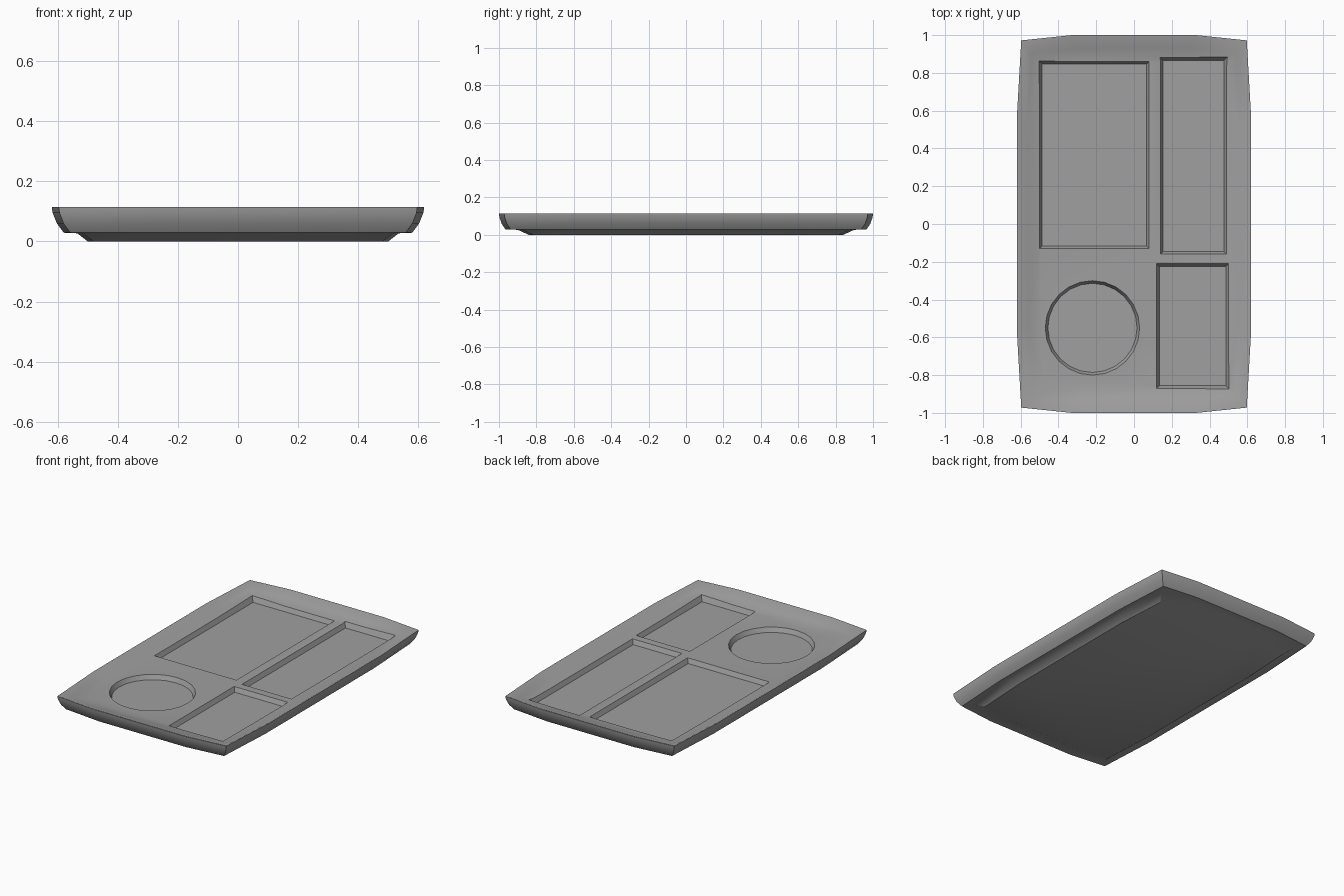
import bpy, bmesh, math

cube = bpy.data.objects.get("Cube")
if cube:
    bpy.data.objects.remove(cube, do_unlink=True)

# Single grey material
grey = bpy.data.materials.new("plain_grey")
grey.use_nodes = True
colour = (0.35, 0.35, 0.35, 1)
grey.diffuse_color = colour
shader = next(n for n in grey.node_tree.nodes if n.type == 'BSDF_PRINCIPLED')
shader.inputs["Base Color"].default_value = colour


def loft(bm, rings):
    """Skin a stack of equal point rings and cap both ends."""
    loops = [[bm.verts.new(p) for p in ring] for ring in rings]
    n = len(loops[0])
    for low, high in zip(loops, loops[1:]):
        for i in range(n):
            j = (i + 1) % n
            bm.faces.new((low[i], low[j], high[j], high[i]))
    bm.faces.new(loops[0][::-1])
    bm.faces.new(loops[-1])


def finish(bm, name):
    bmesh.ops.recalc_face_normals(bm, faces=bm.faces)
    mesh = bpy.data.meshes.new(name)
    bm.to_mesh(mesh)
    bm.free()
    mesh.materials.append(grey)
    ob = bpy.data.objects.new(name, mesh)
    bpy.context.collection.objects.link(ob)
    return ob


# Tray body: a bowed rectangle lofted from foot to rim and into the dish
quarter = [(0.62, 0.57), (0.597, 0.972), (0.33, 1.0)]
outline = (quarter + [(-x, y) for x, y in reversed(quarter)]
           + [(-x, -y) for x, y in quarter] + [(x, -y) for x, y in reversed(quarter)])
sections = [(0.50, 0.84, 0), (0.535, 0.90, 0.027), (0.58, 0.965, 0.029),
            (0.603, 0.986, 0.06), (0.617, 0.998, 0.095), (0.62, 1.0, 0.115),
            (0.612, 0.992, 0.115), (0.56, 0.93, 0.091), (0.50, 0.86, 0.078)]
bm = bmesh.new()
loft(bm, [[(x * hx / 0.62, y * hy, z) for x, y in outline] for hx, hy, z in sections])
tray = finish(bm, "tray")

# Tapered pockets
FLOOR, CREST, TOP, TAPER = 0.05, 0.078, 0.125, 0.5


def pocket(bm, cx, cy, hx, hy, sides=4):
    rings = []
    for z in (FLOOR, TOP):
        grow = (z - CREST) * TAPER
        if sides == 4:
            shape = [(1, 1), (-1, 1), (-1, -1), (1, -1)]
        else:
            angles = [math.tau * i / sides for i in range(sides)]
            shape = [(math.cos(a), math.sin(a)) for a in angles]
        rings.append([(cx + x * (hx + grow), cy + y * (hy + grow), z) for x, y in shape])
    loft(bm, rings)


bm = bmesh.new()
pocket(bm, -0.21, 0.365, 0.29, 0.495)
pocket(bm, 0.315, 0.36, 0.175, 0.52)
pocket(bm, 0.31, -0.54, 0.19, 0.33)
pocket(bm, -0.22, -0.55, 0.25, 0.25, 24)
cutter = finish(bm, "pocket_cutter")
cutter.hide_render = True

cut = tray.modifiers.new("pockets", 'BOOLEAN')
cut.operation = 'DIFFERENCE'
cut.solver = 'EXACT'
cut.object = cutter
bpy.ops.object.select_all(action='DESELECT')
tray.select_set(True)
bpy.context.view_layer.objects.active = tray
bpy.ops.object.modifier_apply(modifier=cut.name)
bpy.data.objects.remove(cutter, do_unlink=True)

# Soft sides, crisp rim and pocket edges
bpy.ops.object.shade_smooth_by_angle(angle=math.radians(35))
